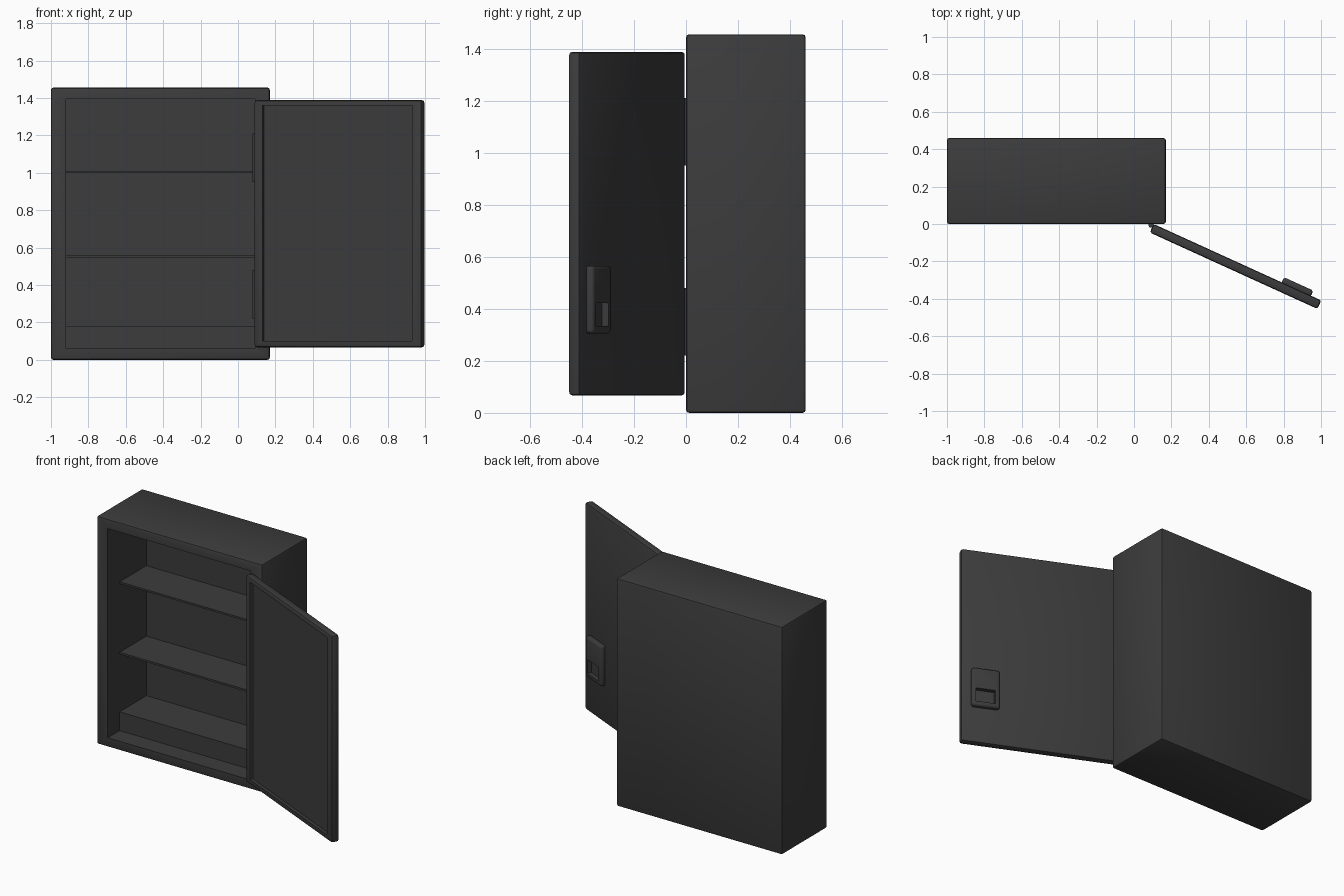
import bpy, math
from mathutils import Matrix

if "Cube" in bpy.data.objects:
    bpy.data.objects.remove(bpy.data.objects["Cube"])

dark = bpy.data.materials.new("dark_steel")
dark.diffuse_color = (0.045, 0.045, 0.045, 1)
dark.use_nodes = True
dark.node_tree.nodes["Principled BSDF"].inputs["Base Color"].default_value = dark.diffuse_color

# Door frame: u along the open door, v out of its outer face
DOOR = Matrix.Translation((0.105, 0, 0)) @ Matrix.Rotation(math.radians(-24.5), 4, 'Z')


def box(name, x, y, z, bevel=0, segments=2, space=Matrix.Identity(4)):
    """Box from (min, max) ranges, optionally bevelled and placed in a local frame."""
    bpy.ops.mesh.primitive_cube_add(size=1)
    ob = bpy.context.object
    ob.name = name
    mid = [(a + b) / 2 for a, b in (x, y, z)]
    size = [b - a for a, b in (x, y, z)]
    ob.data.transform(Matrix.Translation(mid) @ Matrix.Diagonal((*size, 1)))
    ob.matrix_world = space
    ob.data.materials.append(dark)
    if bevel:
        mod = ob.modifiers.new("bevel", 'BEVEL')
        mod.width, mod.segments = bevel, segments
        bpy.ops.object.modifier_apply(modifier=mod.name)
    return ob


def cut(ob, cutter):
    """Subtract a cutter, then discard it."""
    cutter.hide_render = True
    mod = ob.modifiers.new("cut", 'BOOLEAN')
    mod.operation, mod.object, mod.solver = 'DIFFERENCE', cutter, 'EXACT'
    bpy.context.view_layer.objects.active = ob
    bpy.ops.object.modifier_apply(modifier=mod.name)
    bpy.data.objects.remove(cutter)


def smooth(ob):
    bpy.ops.object.select_all(action='DESELECT')
    ob.select_set(True)
    bpy.context.view_layer.objects.active = ob
    bpy.ops.object.shade_smooth_by_angle(angle=math.radians(30))


# Safe body with hollow interior
body = box("safe_body", (-1, 0.17), (0, 0.46), (0, 1.455), 0.012)
cut(body, box("interior_cutter", (-0.92, 0.09), (-0.1, 0.39), (0.06, 1.395)))
smooth(body)

# Raised floor and two thin shelves
box("raised_floor", (-0.92, 0.09), (0.12, 0.392), (0.058, 0.18))
for i, z in enumerate((0.56, 1.01)):
    box(f"shelf_{i + 1}", (-0.92, 0.09), (0.12, 0.392), (z - 0.012, z))

# Open door with a recessed inner panel
door = box("door", (0, 0.985), (-0.05, 0), (0.067, 1.388), 0.013, 2, DOOR)
cut(door, box("panel_cutter", (0.05, 0.93), (-0.1, -0.03), (0.1, 1.36), space=DOOR))

# Handle plate with a finger pocket
plate = box("handle_plate", (0.752, 0.925), (-0.01, 0.03), (0.305, 0.565), 0.014, 3, DOOR)
cut(plate, box("pocket_cutter", (0.782, 0.902), (0.002, 0.1), (0.333, 0.423), space=DOOR))
for ob in (door, plate):
    smooth(ob)

# Hinge barrels
for name, z in (("lower_hinge", 0.35), ("upper_hinge", 1.08)):
    bpy.ops.mesh.primitive_cylinder_add(vertices=20, radius=0.014, depth=0.26,
                                        location=(0.092, -0.006, z))
    hinge = bpy.context.object
    hinge.name = name
    hinge.data.materials.append(dark)
    smooth(hinge)
